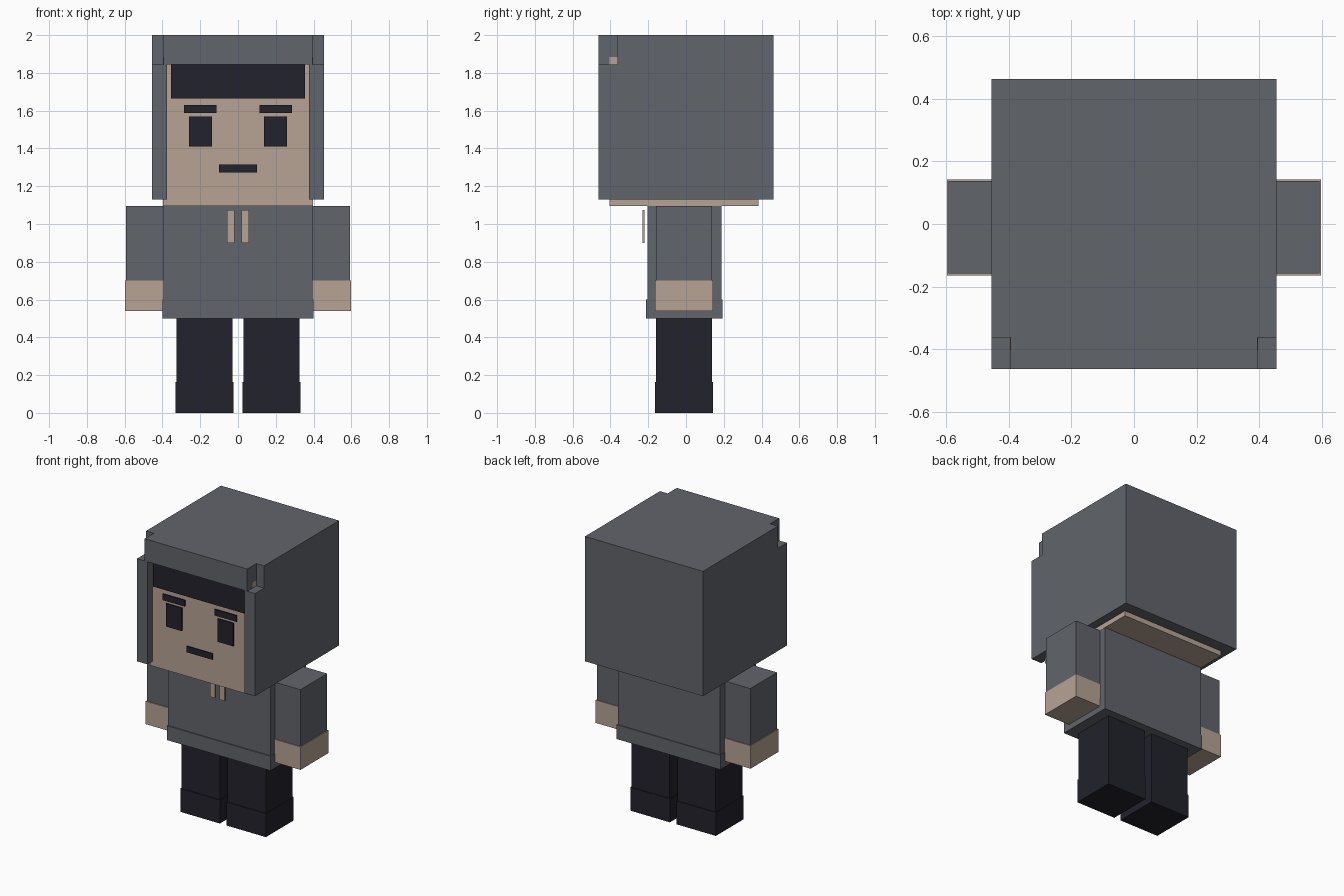
import bpy

if "Cube" in bpy.data.objects:
    bpy.data.objects.remove(bpy.data.objects["Cube"])


def material(name, rgb):
    m = bpy.data.materials.new(name)
    m.diffuse_color = (*rgb, 1.0)
    m.use_nodes = True
    m.node_tree.nodes["Principled BSDF"].inputs["Base Color"].default_value = m.diffuse_color
    return m


GREY = material("grey cloth", (0.120, 0.128, 0.147))
SKIN = material("skin", (0.474, 0.366, 0.292))
DARK = material("dark navy", (0.016, 0.016, 0.025))


def box(name, x, y, z, mat):
    """Axis-aligned box from (min, max) pairs."""
    bpy.ops.mesh.primitive_cube_add(size=1, location=[(a + b) / 2 for a, b in (x, y, z)])
    ob = bpy.context.object
    ob.name = name
    ob.scale = [b - a for a, b in (x, y, z)]
    bpy.ops.object.transform_apply(location=False, rotation=False, scale=True)
    ob.data.materials.append(mat)
    return ob


def pair(name, x, y, z, mat):
    """Mirrored left and right boxes."""
    return [box("right_" + name, x, y, z, mat),
            box("left_" + name, (-x[1], -x[0]), y, z, mat)]


# Head and hood; the hood has a face opening and two notched upper front corners
box("head", (-0.396, 0.396), (-0.404, 0.383), (1.095, 1.885), SKIN)
hood = box("hood", (-0.455, 0.455), (-0.463, 0.463), (1.13, 2.0), GREY)
cutters = [box("face_cutter", (-0.375, 0.375), (-0.6, -0.363), (1.0, 1.845), GREY)]
cutters += pair("notch_cutter", (0.395, 0.6), (-0.6, -0.363), (1.845, 2.2), GREY)
for c in cutters:
    c.hide_render = True
    mod = hood.modifiers.new("cut", 'BOOLEAN')
    mod.operation = 'DIFFERENCE'
    mod.solver = 'EXACT'
    mod.object = c
    bpy.context.view_layer.objects.active = hood
    bpy.ops.object.modifier_apply(modifier=mod.name)
    bpy.data.objects.remove(c)

# Face details
box("hair_fringe", (-0.355, 0.355), (-0.43, -0.40), (1.665, 1.845), DARK)
FACE = (-0.424, -0.416)
pair("eyebrow", (0.115, 0.285), FACE, (1.587, 1.63), DARK)
pair("eye", (0.138, 0.26), FACE, (1.41, 1.57), DARK)
box("mouth", (-0.10, 0.10), FACE, (1.273, 1.315), DARK)

# Hooded top with hem and drawstrings
box("torso", (-0.395, 0.395), (-0.205, 0.187), (0.60, 1.095), GREY)
box("hem", (-0.40, 0.40), (-0.212, 0.193), (0.50, 0.60), GREY)
pair("drawstring", (0.018, 0.057), (-0.229, -0.221), (0.90, 1.075), SKIN)

# Arms and hands
pair("sleeve", (0.39, 0.592), (-0.158, 0.137), (0.70, 1.095), GREY)
pair("hand", (0.39, 0.597), (-0.164, 0.142), (0.54, 0.70), SKIN)

# Legs and shoes
pair("leg", (0.03, 0.325), (-0.158, 0.137), (0.163, 0.50), DARK)
pair("shoe", (0.025, 0.33), (-0.164, 0.142), (0.0, 0.163), DARK)
